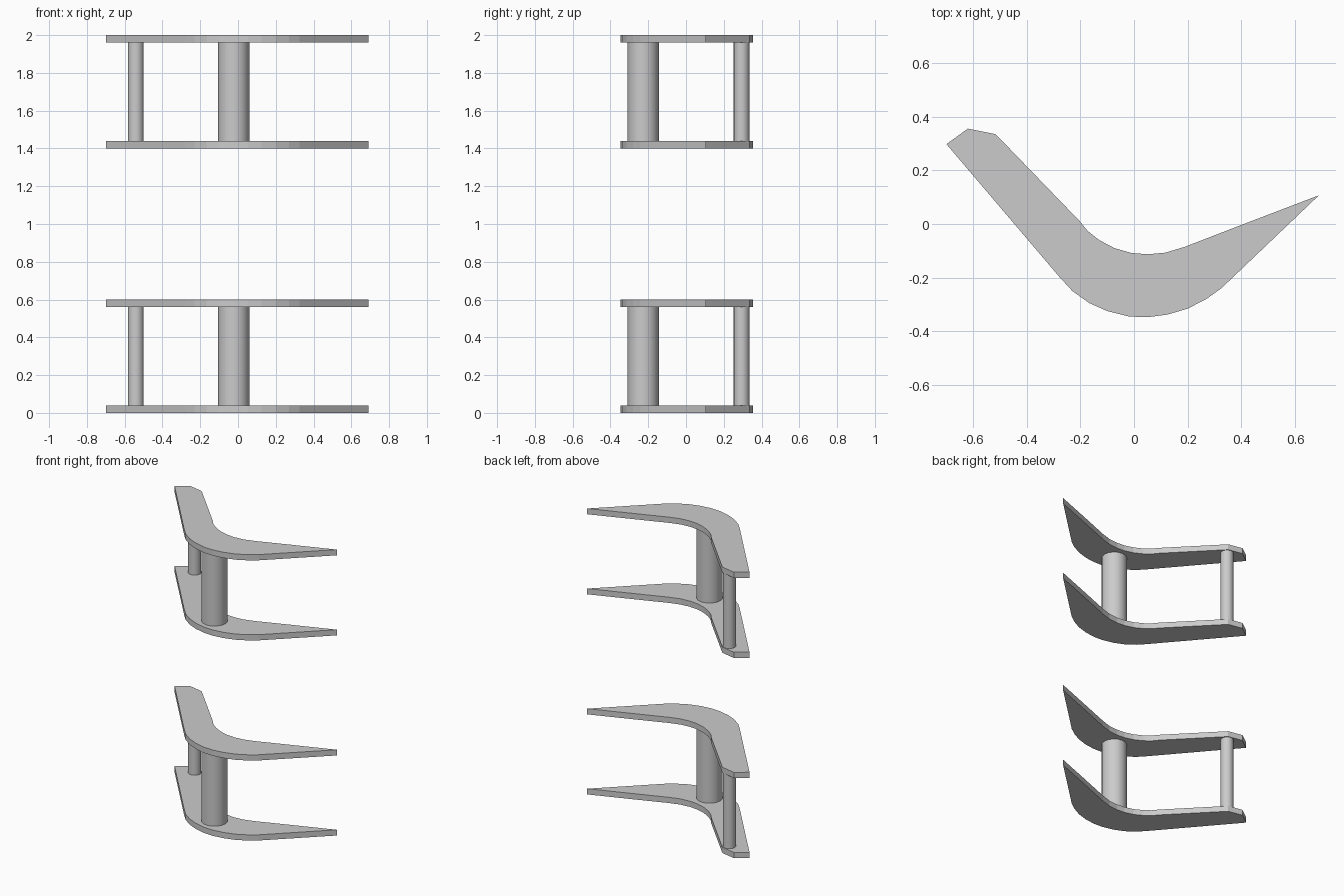
import bpy, bmesh

if "Cube" in bpy.data.objects:
    bpy.data.objects.remove(bpy.data.objects["Cube"])

# Curved plate outline seen from above
OUTLINE = [(-0.70, 0.298), (-0.278, -0.198), (-0.23, -0.25), (-0.167, -0.295),
           (-0.10, -0.325), (-0.02, -0.345), (0.05, -0.348), (0.125, -0.338),
           (0.20, -0.316), (0.27, -0.28), (0.326, -0.24), (0.69, 0.107),
           (0.415, 0.002), (0.19, -0.085), (0.117, -0.107), (0.05, -0.113),
           (-0.01, -0.108), (-0.073, -0.09), (-0.13, -0.06), (-0.173, -0.026),
           (-0.203, 0.011), (-0.516, 0.335), (-0.62, 0.356)]
THICK = 0.04
HEIGHT = 0.60


def plate(name, z):
    bm = bmesh.new()
    face = bm.faces.new([bm.verts.new((x, y, z)) for x, y in OUTLINE])
    ext = bmesh.ops.extrude_face_region(bm, geom=[face], use_keep_orig=True)
    top = [v for v in ext["geom"] if isinstance(v, bmesh.types.BMVert)]
    bmesh.ops.translate(bm, verts=top, vec=(0, 0, THICK))
    bmesh.ops.recalc_face_normals(bm, faces=bm.faces)
    mesh = bpy.data.meshes.new(name)
    bm.to_mesh(mesh)
    bm.free()
    bpy.context.collection.objects.link(bpy.data.objects.new(name, mesh))


def post(name, x, y, radius, z):
    # Round post spanning the gap between two plates
    bpy.ops.mesh.primitive_cylinder_add(
        vertices=16, radius=radius, depth=HEIGHT - 2 * THICK,
        location=(x, y, z + HEIGHT / 2))
    bpy.context.object.name = name
    bpy.ops.object.shade_smooth_by_angle()


# Two identical units, one above the other
for level, z in (("lower", 0.0), ("upper", 1.40)):
    plate(level + "_bottom_plate", z)
    plate(level + "_top_plate", z + HEIGHT - THICK)
    post(level + "_main_post", -0.023, -0.227, 0.083, z)
    post(level + "_end_post", -0.541, 0.294, 0.042, z)
